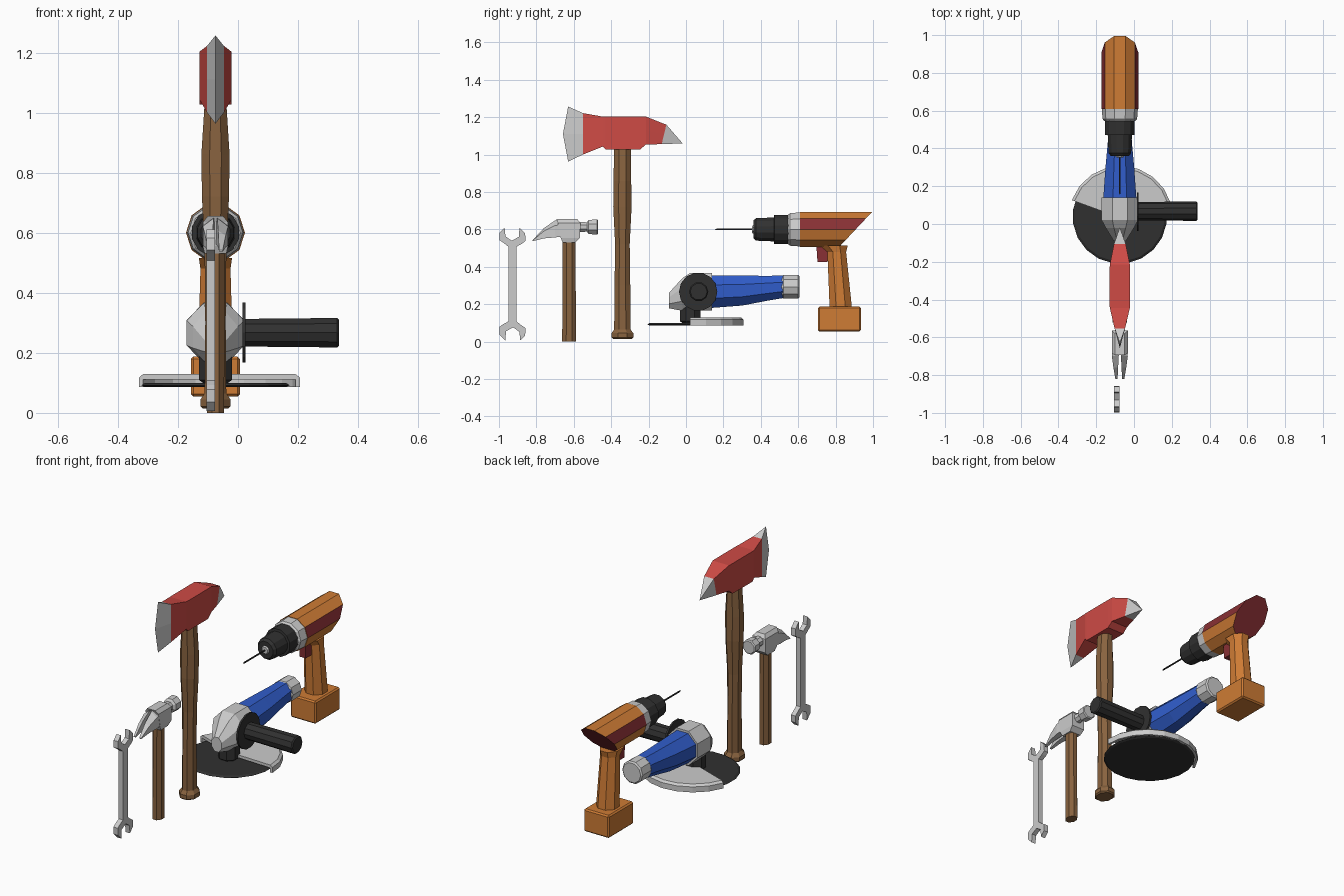
import bpy, bmesh
from math import sin, cos, pi, radians

if "Cube" in bpy.data.objects:
    bpy.data.objects.remove(bpy.data.objects["Cube"])

CX = -0.075  # shared centre line of the tools


def mat(name, rgb):
    m = bpy.data.materials.new(name)
    m.diffuse_color = (*rgb, 1)
    m.use_nodes = True
    m.node_tree.nodes["Principled BSDF"].inputs["Base Color"].default_value = m.diffuse_color
    return m


RED = mat("red_paint", (0.62, 0.07, 0.06))
ORANGE = mat("orange_plastic", (0.62, 0.2, 0.035))
BLUE = mat("blue_plastic", (0.03, 0.11, 0.6))
WOOD = mat("wood", (0.25, 0.125, 0.05))
DARK = mat("dark_rubber", (0.03, 0.03, 0.03))
MAROON = mat("maroon_plastic", (0.25, 0.03, 0.035))


def skin(name, rings, *mats):
    """Join rings of points with faces and cap both ends."""
    bm = bmesh.new()
    vs = [[bm.verts.new(p) for p in r] for r in rings]
    n = len(rings[0])
    for a, b in zip(vs, vs[1:]):
        for i in range(n):
            j = (i + 1) % n
            bm.faces.new((a[i], a[j], b[j], b[i]))
    bm.faces.new(vs[0])
    bm.faces.new(vs[-1])
    bmesh.ops.remove_doubles(bm, verts=bm.verts, dist=1e-4)
    bmesh.ops.recalc_face_normals(bm, faces=bm.faces)
    me = bpy.data.meshes.new(name)
    bm.to_mesh(me)
    bm.free()
    for m in mats:
        me.materials.append(m)
    ob = bpy.data.objects.new(name, me)
    bpy.context.collection.objects.link(ob)
    return ob


def loft(name, axis, secs, n, *mats):
    """Flat-topped n-gon sections (t, centre u, centre v, half u, half v) along an axis."""
    rings = []
    k = 1 / cos(pi / n)
    for t, cu, cv, ru, rv in secs:
        ring = []
        for i in range(n):
            a = pi / 2 + pi / n + 2 * pi * i / n
            u, v = cu + k * ru * cos(a), cv + k * rv * sin(a)
            ring.append({"x": (t, u, v), "y": (u, t, v), "z": (u, v, t)}[axis])
        rings.append(ring)
    return skin(name, rings, *mats)


def side_plate(name, prof, x0, x1, *mats):
    """Extrude a (y, z) profile across x."""
    return skin(name, [[(x, y, z) for y, z in prof] for x in (x0, x1)], *mats)


# Wrench: one jaw outline turned half a turn for the other end
jaw = [(-.022, .20), (-.05, .222), (-.07, .235), (-.068, .275), (-.042, .302), (-.037, .255),
       (-.004, .232), (.034, .252), (.038, .302), (.068, .272), (.07, .23), (.05, .215), (.022, .20)]
outline = jaw + [(-y, -z) for y, z in jaw]
side_plate("wrench", [(y - .928, z + .308) for y, z in outline], -.105, -.077)

# Claw hammer
loft("hammer_handle", "z", [(0, CX, -.625, .029, .037), (.56, CX, -.625, .03, .034)], 8, WOOD)
loft("hammer_head", "z", [(.53, CX, -.625, .036, .034), (.555, CX, -.618, .042, .052),
                          (.635, CX, -.625, .042, .06), (.655, CX, -.637, .026, .056)], 4)
loft("hammer_face", "y", [(-.575, CX, .613, .027, .027), (-.53, CX, .613, .025, .025),
                          (-.52, CX, .613, .038, .038), (-.475, CX, .613, .04, .04),
                          (-.47, CX, .613, .034, .034)], 8)
for s, side in ((-1, "left"), (1, "right")):
    rings = []
    for y, lo, hi, inner, outer in ((-.655, .563, .655, 0, .04), (-.70, .557, .648, .006, .042),
                                    (-.76, .552, .607, .009, .034), (-.82, .537, .543, .012, .024)):
        a, b = CX + s * inner, CX + s * outer
        rings.append([(a, y, lo), (b, y, lo), (b, y, lo + .7 * (hi - lo)), (a, y, hi)])
    skin("hammer_claw_" + side, rings)

# Axe
loft("axe_handle", "z", [(.015, CX, -.34, .043, .05), (.022, CX, -.34, .05, .058), (.045, CX, -.34, .05, .058),
                         (.065, CX, -.34, .036, .044), (.3, CX, -.34, .034, .042), (.52, CX, -.34, .036, .039),
                         (.72, CX, -.34, .045, .049), (.86, CX, -.34, .047, .047),
                         (1.05, CX, -.34, .035, .045)], 8, WOOD)


def slab(lo, hi, half):
    (y0, z0), (y1, z1) = lo, hi
    ym, zm = (y0 + y1) / 2, (z0 + z1) / 2
    return [(CX - half, y0, z0), (CX - half, ym, zm), (CX - half, y1, z1),
            (CX + half, y1, z1), (CX + half, ym, zm), (CX + half, y0, z0)]


heel, beak = slab((-.552, 1.0), (-.552, 1.222), .028), slab((-.13, 1.056), (-.105, 1.16), .031)
skin("axe_head", [heel, slab((-.444, 1.043), (-.444, 1.203), .053), slab((-.43, 1.027), (-.43, 1.203), .054),
                  slab((-.246, 1.027), (-.246, 1.203), .054), slab((-.214, 1.054), (-.214, 1.203), .053),
                  beak], RED)
edge = slab((-.63, .963), (-.63, 1.257), 0)
for i in (1, 4):
    edge[i] = (CX, -.658, 1.11)
skin("axe_blade", [heel, edge])
skin("axe_pick", [beak, [(CX, -.018, 1.06)] * 6])

# Angle grinder: disc, guard and spindle
GX, GY = -.07, .04
loft("grinder_disc", "z", [(.086, GX - .005, GY, .235, .235), (.092, GX - .005, GY, .247, .247),
                           (.1, GX - .005, GY, .235, .235)], 20, DARK)
rings = []
for i in range(10):
    a = radians(-2 + 162 * i / 9)
    rings.append([(GX + r * cos(a), GY - .008 + r * sin(a), z) for r, z in
                  ((.03, .112), (.262, .112), (.262, .086), (.276, .086), (.276, .118), (.262, .129), (.03, .129))])
skin("grinder_guard", rings)
loft("grinder_spindle", "z", [(.095, CX, .022, .035, .035), (.11, CX, .022, .055, .055),
                              (.19, CX, .022, .055, .055)], 8, DARK)

# Grinder body
loft("grinder_gearbox", "y", [(-.09, CX, .22, .032, .042), (-.02, CX, .252, .075, .087),
                              (.02, CX, .266, .096, .1), (.14, CX, .267, .096, .1)], 8)
loft("grinder_body", "y", [(.13, CX, .267, .088, .087), (.3, CX, .273, .076, .08),
                           (.43, CX, .285, .064, .067), (.52, CX, .293, .058, .06)], 8, BLUE)
loft("grinder_end_cap", "y", [(.51, CX, .293, .056, .056), (.52, CX, .293, .063, .063),
                              (.6, CX, .293, .063, .063), (.607, CX, .293, .055, .055)], 10)
loft("grinder_flange", "x", [(.015, .065, .267, .1, .1), (.025, .065, .267, .1, .1)], 14, DARK)
loft("grinder_side_handle", "x", [(.02, .068, .267, .046, .046), (.33, .068, .267, .049, .049),
                                  (.336, .068, .267, .043, .043)], 10, DARK)

# Drill motor housing: ten-sided, back end cut on a slant, coloured side stripe
DZ, R = .6, .0935
housing = loft("drill_housing", "y", [(.61, CX, DZ, R, R), (1.0, CX, DZ, R, R)], 10, ORANGE, MAROON)
for v in housing.data.vertices:
    if v.co.y > .9:
        v.co.y = .907 + (v.co.z - DZ) * .94
for p in housing.data.polygons:
    if (abs(p.normal.y) < .1 and .2 < p.normal.z < .5) or p.normal.y > .3:
        p.material_index = 1

# Drill nose
loft("drill_collar", "y", [(.545, CX, DZ, .078, .078), (.556, CX, DZ, .087, .087),
                           (.612, CX, DZ, .091, .091)], 10)
loft("drill_chuck", "y", [(.36, CX, DZ, .048, .048), (.375, CX, DZ, .06, .06), (.47, CX, DZ, .064, .064),
                          (.472, CX, DZ, .078, .078), (.555, CX, DZ, .078, .078)], 12, DARK)
loft("drill_chuck_tip", "y", [(.352, CX, DZ, .018, .018), (.37, CX, DZ, .03, .03)], 8)
loft("drill_bit", "y", [(.155, CX, DZ, .001, .001), (.165, CX, DZ, .004, .004),
                        (.36, CX, DZ, .004, .004)], 6, DARK)

# Drill grip, trigger and battery
loft("drill_grip", "z", [(.17, CX, .828, .058, .06), (.2, CX, .826, .058, .059), (.48, CX, .806, .05, .05),
                         (.515, CX, .79, .055, .075)], 8, ORANGE)
loft("drill_trigger", "z", [(.425, CX, .73, .02, .027), (.515, CX, .735, .02, .038)], 4, MAROON)
battery = loft("drill_battery", "z", [(.055, CX, .82, .082, .115), (.187, CX, .82, .082, .115)], 4, ORANGE)
bev = battery.modifiers.new("bevel", "BEVEL")
bev.width, bev.segments = .008, 1
